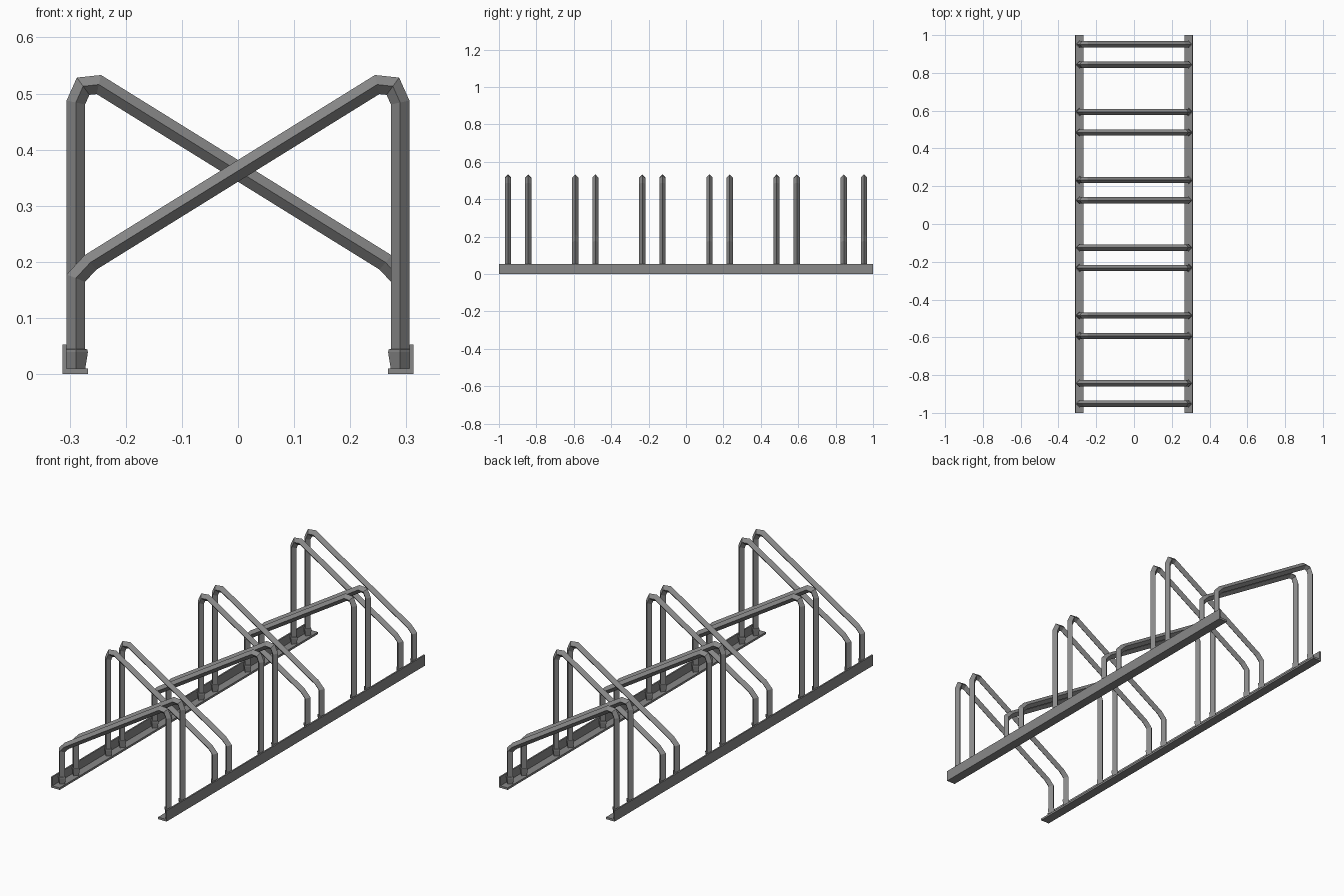
import bpy, bmesh
from mathutils import Vector

if "Cube" in bpy.data.objects:
    bpy.data.objects.remove(bpy.data.objects["Cube"])

steel = bpy.data.materials.new("galvanised grey")
steel.diffuse_color = (0.25, 0.25, 0.25, 1)
steel.use_nodes = True
steel.node_tree.nodes["Principled BSDF"].inputs["Base Color"].default_value = steel.diffuse_color


def finish(name, bm):
    bmesh.ops.recalc_face_normals(bm, faces=bm.faces)
    me = bpy.data.meshes.new(name)
    bm.to_mesh(me)
    bm.free()
    me.materials.append(steel)
    ob = bpy.data.objects.new(name, me)
    bpy.context.collection.objects.link(ob)
    return ob


def skin(bm, rings):
    """Join a list of equal-length point rings into a capped tube."""
    vs = [[bm.verts.new(p) for p in r] for r in rings]
    n = len(vs[0])
    for a, b in zip(vs, vs[1:]):
        for i in range(n):
            j = (i + 1) % n
            bm.faces.new((a[i], a[j], b[j], b[i]))
    bm.faces.new(vs[0])
    bm.faces.new(vs[-1])


LEG_X, R = 0.289, 0.0165
# hoop centre line: high leg on +x, low leg on -x
PATH = [(LEG_X, 0.010), (LEG_X, 0.484), (0.276, 0.513), (0.248, 0.516),
        (-0.263, 0.199), (-LEG_X, 0.171), (-LEG_X, 0.010)]


def hoop(name, y, side):
    bm = bmesh.new()
    pts = [Vector((x * side, z)) for x, z in PATH]
    rings = []
    for i, p in enumerate(pts):
        d0 = (p - pts[i - 1]).normalized() if i else None
        d1 = (pts[i + 1] - p).normalized() if i < len(pts) - 1 else d0
        d0 = d0 or d1
        t = (d0 + d1).normalized()
        n = Vector((-t.y, t.x)) * R / t.dot(d0)      # mitred offset
        rings.append([(p.x + n.x, y, p.y + n.y), (p.x, y + R, p.y),
                      (p.x - n.x, y, p.y - n.y), (p.x, y - R, p.y)])
    skin(bm, rings)
    finish(name, bm)


def collar(name, x, y):
    bm = bmesh.new()
    skin(bm, [[(x + r, y, z), (x, y + r, z), (x - r, y, z), (x, y - r, z)]
              for r, z in ((0.0165, 0.008), (0.0215, 0.039), (0.0205, 0.044), (0.016, 0.045))])
    finish(name, bm)


# angle-section base rails
for side, label in ((-1, "left"), (1, "right")):
    prof = [(0.313, 0), (0.313, 0.053), (0.306, 0.053), (0.306, 0.010), (0.267, 0.010), (0.267, 0)]
    bm = bmesh.new()
    skin(bm, [[(x * side, y, z) for x, z in prof] for y in (-1, 1)])
    finish(label + "_base_rail", bm)

# six pairs of wheel hoops, alternating high side
for k in range(6):
    centre = -0.8975 + k * 0.359
    side = 1 if k % 2 == 0 else -1
    for j, dy in enumerate((-0.054, 0.054)):
        hoop(f"wheel_hoop_{k}_{j}", centre + dy, side)
        for x in (-LEG_X, LEG_X):
            collar("leg_collar", x, centre + dy)
